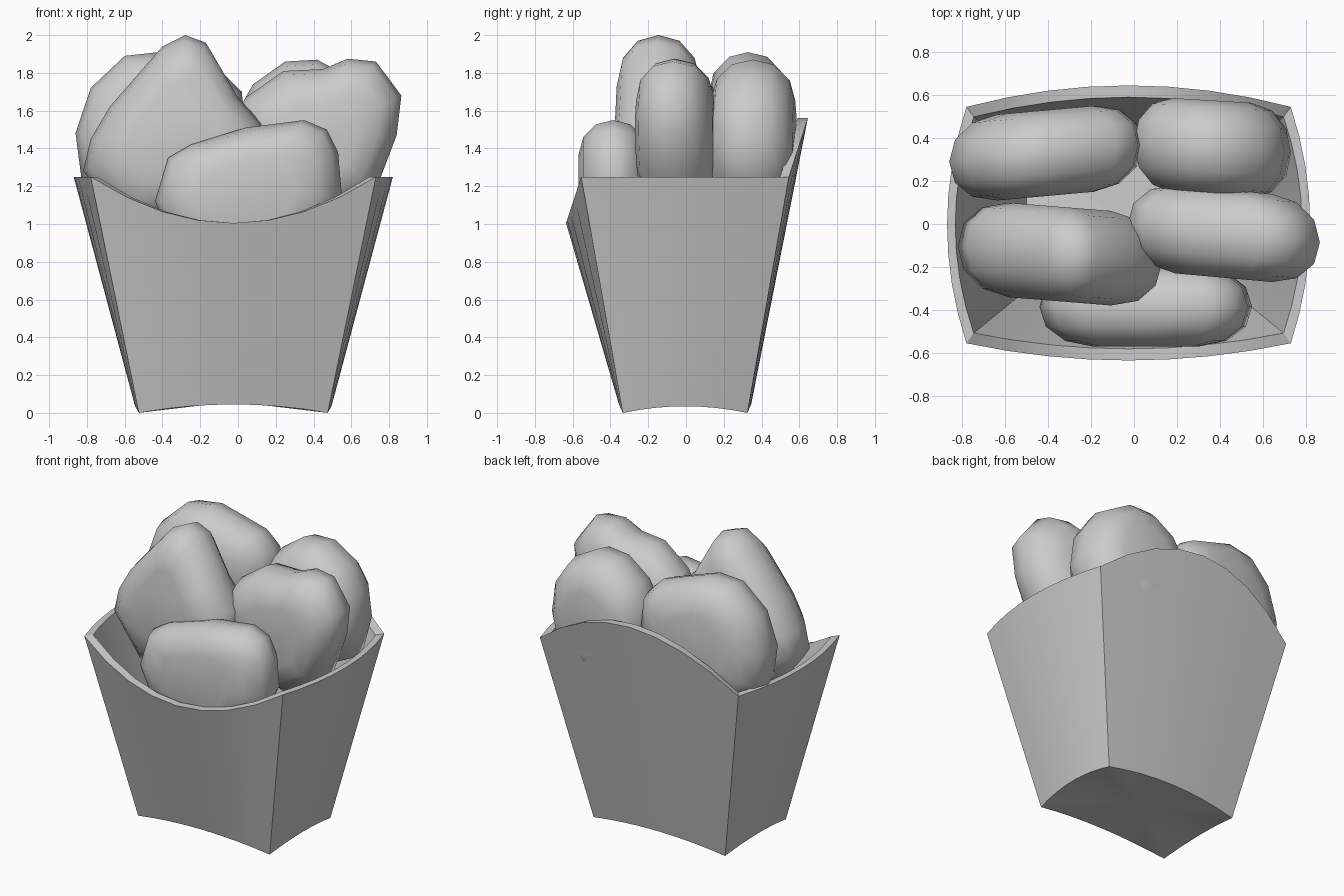
import bpy, bmesh, math
from mathutils import Vector

cube = bpy.data.objects.get("Cube")
if cube:
    bpy.data.objects.remove(cube, do_unlink=True)

# Single plain material
grey = bpy.data.materials.new("light grey")
grey.use_nodes = True
colour = (0.6, 0.6, 0.6, 1)
grey.diffuse_color = colour
grey.node_tree.nodes["Principled BSDF"].inputs["Base Color"].default_value = colour


def finish(bm, name, angle):
    bmesh.ops.recalc_face_normals(bm, faces=bm.faces)
    mesh = bpy.data.meshes.new(name)
    bm.to_mesh(mesh)
    bm.free()
    obj = bpy.data.objects.new(name, mesh)
    bpy.context.collection.objects.link(obj)
    mesh.materials.append(grey)
    bpy.ops.object.select_all(action='DESELECT')
    obj.select_set(True)
    bpy.context.view_layer.objects.active = obj
    bpy.ops.object.shade_smooth_by_angle(angle=math.radians(angle))
    return obj


def bridge(bm, a, b):
    n = len(a)
    for i in range(n):
        bm.faces.new((a[i], a[(i + 1) % n], b[(i + 1) % n], b[i]))


# Tapered carton: each side bows outward and its edges arch
CENTRE_X = -0.025
STEPS = 8


def outline(half_x, front, back, corner_z, bows, rises):
    corners = [(-half_x, front), (half_x, front), (half_x, back), (-half_x, back)]
    normals = [(0, -1), (1, 0), (0, 1), (-1, 0)]
    points = []
    for side in range(4):
        a, b = Vector(corners[side]), Vector(corners[(side + 1) % 4])
        for i in range(STEPS):
            t = i / STEPS
            arch = 4 * t * (1 - t)
            p = a.lerp(b, t) + Vector(normals[side]) * bows[side] * arch
            points.append(Vector((p.x, p.y, corner_z + rises[side] * arch)))
    return points


def make_carton():
    bm = bmesh.new()
    foot = outline(0.5, -0.335, 0.325, 0, (0.02,) * 4, (0.045, 0.035, 0.045, 0.035))
    rim = outline(0.755, -0.555, 0.545, 1.25, (0.08, 0.09, 0.1, 0.09), (-0.245, 0, 0.31, 0))

    def ring(points, sx=1, sy=1, lift=0):
        return [bm.verts.new((p.x * sx + CENTRE_X, p.y * sy, p.z + lift)) for p in points]

    outer_foot, outer_rim = ring(foot), ring(rim)
    inner_rim, inner_foot = ring(rim, 0.955, 0.915), ring(foot, 0.92, 0.88, 0.06)
    for a, b in ((outer_foot, outer_rim), (outer_rim, inner_rim), (inner_rim, inner_foot)):
        bridge(bm, a, b)
    for loop, z in ((outer_foot, 0.06), (inner_foot, 0.12)):
        hub = bm.verts.new((CENTRE_X, 0, z))
        for i, v in enumerate(loop):
            bm.faces.new((v, loop[(i + 1) % len(loop)], hub))
    finish(bm, "carton", 25)


# Rounded slab: an upright outline lofted through its thickness
LAYERS = [(-1, 0.5), (-0.86, 0.76), (-0.5, 0.94), (0, 1), (0.5, 0.94), (0.86, 0.76), (1, 0.5)]


def make_nugget(name, profile, y, half, yaw):
    bm = bmesh.new()
    cx = (min(p[0] for p in profile) + max(p[0] for p in profile)) / 2
    cz = (min(p[1] for p in profile) + max(p[1] for p in profile)) / 2
    rings = []
    for depth, scale in LAYERS:
        loop = []
        for px, pz in profile:
            dx = (px - cx) * scale
            loop.append(bm.verts.new((cx + dx, y + depth * half + dx * yaw, cz + (pz - cz) * scale)))
        rings.append(loop)
    for a, b in zip(rings, rings[1:]):
        bridge(bm, a, b)
    bm.faces.new(rings[0])
    bm.faces.new(rings[-1])
    finish(bm, name, 75)


make_carton()

make_nugget("front_nugget", [
    (-0.44, 1.12), (-0.37, 1.35), (-0.25, 1.42), (0.04, 1.51), (0.35, 1.55), (0.47, 1.5),
    (0.53, 1.38), (0.55, 1.15), (0.42, 0.9), (0.05, 0.8), (-0.33, 0.88)], -0.385, 0.185, 0)

make_nugget("middle_left_nugget", [
    (-0.82, 1.28), (-0.78, 1.45), (-0.68, 1.62), (-0.4, 1.94), (-0.28, 2.0), (-0.17, 1.96),
    (0.0, 1.67), (0.13, 1.53), (0.1, 1.25), (-0.2, 1.05), (-0.6, 1.0)], -0.14, 0.22, -0.08)

make_nugget("middle_right_nugget", [
    (-0.03, 1.55), (0.04, 1.67), (0.24, 1.81), (0.45, 1.82), (0.58, 1.875), (0.73, 1.86),
    (0.865, 1.68), (0.84, 1.47), (0.73, 1.18), (0.45, 1.02), (0.1, 1.15)], -0.045, 0.205, -0.09)

make_nugget("back_left_nugget", [
    (-0.86, 1.48), (-0.78, 1.72), (-0.6, 1.89), (-0.42, 1.91), (-0.08, 1.8), (0.02, 1.7),
    (0.04, 1.5), (-0.1, 1.25), (-0.4, 1.08), (-0.72, 1.1), (-0.83, 1.25)], 0.33, 0.2, 0.09)

make_nugget("back_right_nugget", [
    (0.0, 1.6), (0.08, 1.74), (0.25, 1.86), (0.42, 1.87), (0.6, 1.77), (0.7, 1.62),
    (0.73, 1.4), (0.66, 1.15), (0.4, 1.02), (0.1, 1.12), (0.0, 1.35)], 0.355, 0.22, -0.06)
